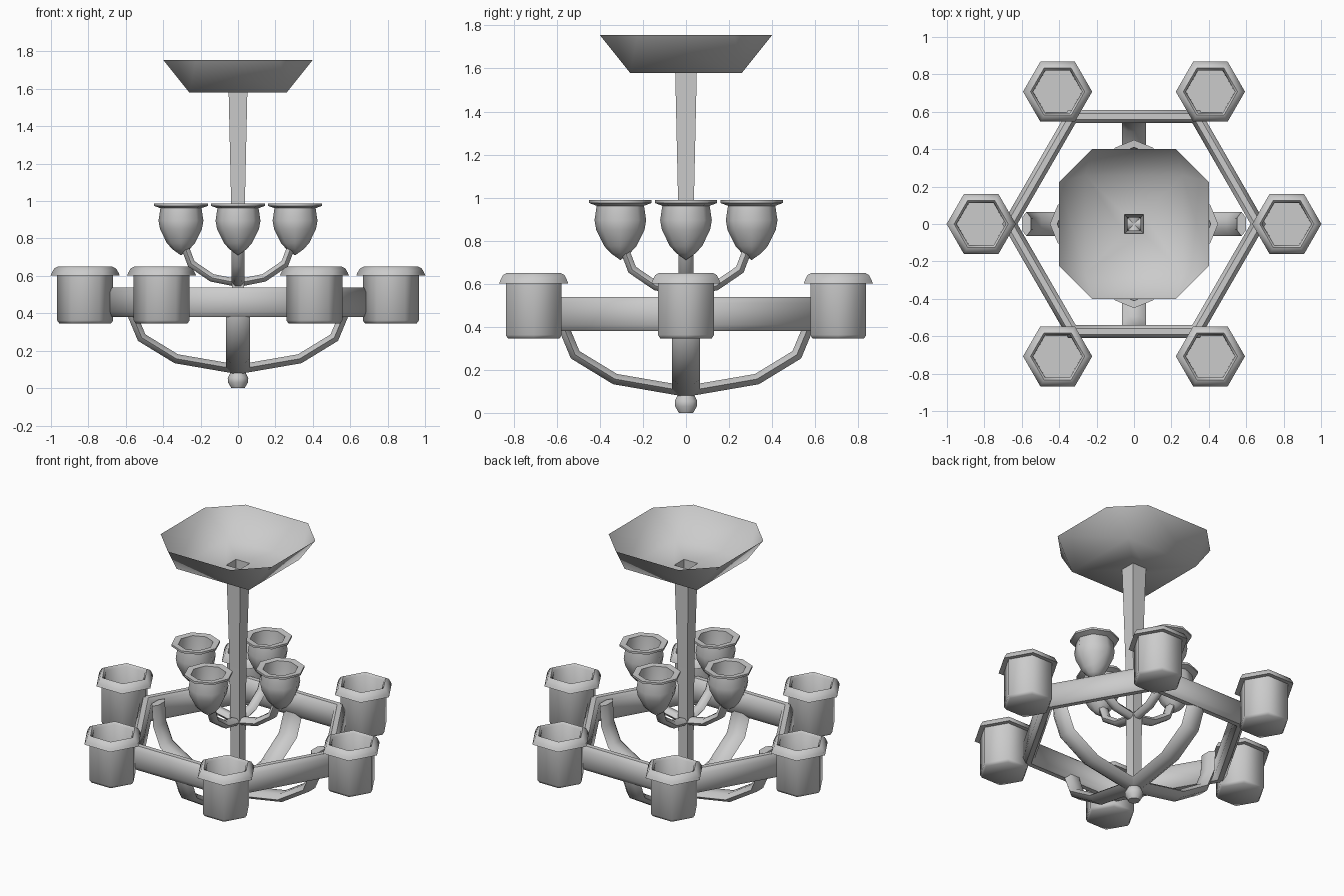
import bpy, bmesh, math
from mathutils import Vector

if "Cube" in bpy.data.objects:
    bpy.data.objects.remove(bpy.data.objects["Cube"])


def finish(name, bm, angle=50, recalc=True):
    bmesh.ops.remove_doubles(bm, verts=bm.verts, dist=1e-5)
    if recalc:
        bmesh.ops.recalc_face_normals(bm, faces=bm.faces)
    me = bpy.data.meshes.new(name)
    bm.to_mesh(me)
    bm.free()
    ob = bpy.data.objects.new(name, me)
    bpy.context.collection.objects.link(ob)
    bpy.ops.object.select_all(action='DESELECT')
    ob.select_set(True)
    bpy.context.view_layer.objects.active = ob
    bpy.ops.object.shade_smooth_by_angle(angle=math.radians(angle))
    return ob


def bridge(bm, a, b, closed=True):
    n = len(a)
    for i in range(n if closed else n - 1):
        j = (i + 1) % n
        bm.faces.new((a[i], a[j], b[j], b[i]))


def lathe(name, profile, seg, centre=(0, 0), phase=0.0, closed=False, angle=50):
    """Spin an (r, z) profile around a vertical axis."""
    bm = bmesh.new()
    cols = []
    for k in range(seg):
        t = 2 * math.pi * k / seg + phase
        cols.append([bm.verts.new((centre[0] + r * math.cos(t),
                                   centre[1] + r * math.sin(t), z)) for r, z in profile])
    for k in range(seg):
        bridge(bm, cols[k], cols[(k + 1) % seg], closed)
    bmesh.ops.remove_doubles(bm, verts=bm.verts, dist=1e-5)
    bmesh.ops.dissolve_degenerate(bm, edges=bm.edges, dist=1e-5)
    return finish(name, bm, angle)


def arm(name, path, turn, half_w, half_t, sides=6):
    """Sweep a flattened hexagon along an (r, z) path in the vertical plane at angle turn."""
    bm = bmesh.new()
    out = Vector((math.cos(turn), math.sin(turn), 0))
    side = Vector((-math.sin(turn), math.cos(turn), 0))
    pts = [Vector(p) for p in path]
    rings = []
    for i, p in enumerate(pts):
        d1 = (p - pts[max(i - 1, 0)]) if i else pts[1] - p
        d2 = (pts[i + 1] - p) if i < len(pts) - 1 else d1
        d1, d2 = d1.normalized(), d2.normalized()
        d = (d1 + d2).normalized()
        stretch = half_t / d.dot(d1)
        n = Vector((-d.y, d.x)) * stretch
        ring = []
        for k in range(sides):
            t = 2 * math.pi * k / sides
            q = p + n * (math.sin(t) / math.sin(math.pi / 3))
            ring.append(bm.verts.new(out * q.x + side * (half_w * math.cos(t))
                                     + Vector((0, 0, q.y))))
        rings.append(ring)
    for a, b in zip(rings, rings[1:]):
        bridge(bm, a, b)
    bm.faces.new(rings[0])
    bm.faces.new(rings[-1])
    return finish(name, bm, 62)


# Ceiling canopy: open bowl from octagonal rim to square base with rod hole
bm = bmesh.new()
rim, base, hole = [], [], []
for sx, sy in ((1, -1), (1, 1), (-1, 1), (-1, -1)):
    pair = [(0.40 * sx, 0.225 * sy), (0.225 * sx, 0.40 * sy)]
    if sx * sy < 0:
        pair.reverse()
    rim += [bm.verts.new((x, y, 1.755)) for x, y in pair]
    base.append(bm.verts.new((0.26 * sx, 0.26 * sy, 1.58)))
    hole.append(bm.verts.new((0.05 * sx, 0.05 * sy, 1.58)))
for i in range(4):
    j = (i + 1) % 4
    bm.faces.new((rim[2 * i], base[i], rim[2 * i + 1]))
    bm.faces.new((rim[2 * i + 1], base[i], base[j], rim[2 * j]))
bridge(bm, base, hole)
finish("ceiling_canopy", bm, 70)

# Hanging rod: hollow tapered square tube
s = math.sqrt(2)
lathe("hanging_rod", [(0.05 * s, 1.58), (0.036 * s, 0.95), (0.03 * s, 0.08), (0, 0.08)],
      4, phase=math.pi / 4, angle=30)

# Finial ball under the hub
lathe("bottom_finial", [(0, 0), (0.035, 0), (0.053, 0.03), (0.055, 0.055),
                        (0.042, 0.08), (0.035, 0.11), (0, 0.11)], 10)

# Hexagonal ring: rail section given at mid-side distance
k = 1 / math.cos(math.pi / 6)
section = [(0.56, 0.38), (0.59, 0.38), (0.61, 0.41), (0.61, 0.51),
           (0.59, 0.538), (0.56, 0.538), (0.54, 0.51), (0.54, 0.41)]
lathe("hexagon_ring", [(r * k, z) for r, z in section], 6, closed=True)

# Lower lamp cups at ring corners
lamp = [(0, 0.345), (0.138, 0.345), (0.15, 0.362), (0.15, 0.605), (0.185, 0.602),
        (0.178, 0.618), (0.165, 0.64), (0.145, 0.65), (0.132, 0.635), (0.13, 0.375), (0, 0.375)]
for i in range(6):
    t = i * math.pi / 3
    lathe(f"lower_lamp_{i + 1}", lamp, 6, (0.817 * math.cos(t), 0.817 * math.sin(t)), angle=62)

# Upper cups and both tiers of curved arms
cup = [(0, 0.71), (0.045, 0.742), (0.075, 0.775), (0.112, 0.85), (0.12, 0.895),
       (0.11, 0.962), (0.145, 0.975), (0.145, 0.988), (0.105, 0.985),
       (0.1, 0.9), (0.085, 0.83), (0, 0.775)]
lower_path = [(0, 0.1), (0.33, 0.157), (0.515, 0.27), (0.565, 0.39), (0.575, 0.525)]
upper_path = [(0, 0.562), (0.14, 0.59), (0.25, 0.665), (0.29, 0.77)]
for i in range(4):
    t = i * math.pi / 2
    lathe(f"upper_cup_{i + 1}", cup, 8, (0.305 * math.cos(t), 0.305 * math.sin(t)))
    arm(f"lower_arm_{i + 1}", lower_path, t, 0.065, 0.025)
    arm(f"upper_arm_{i + 1}", upper_path, t, 0.034, 0.021)
